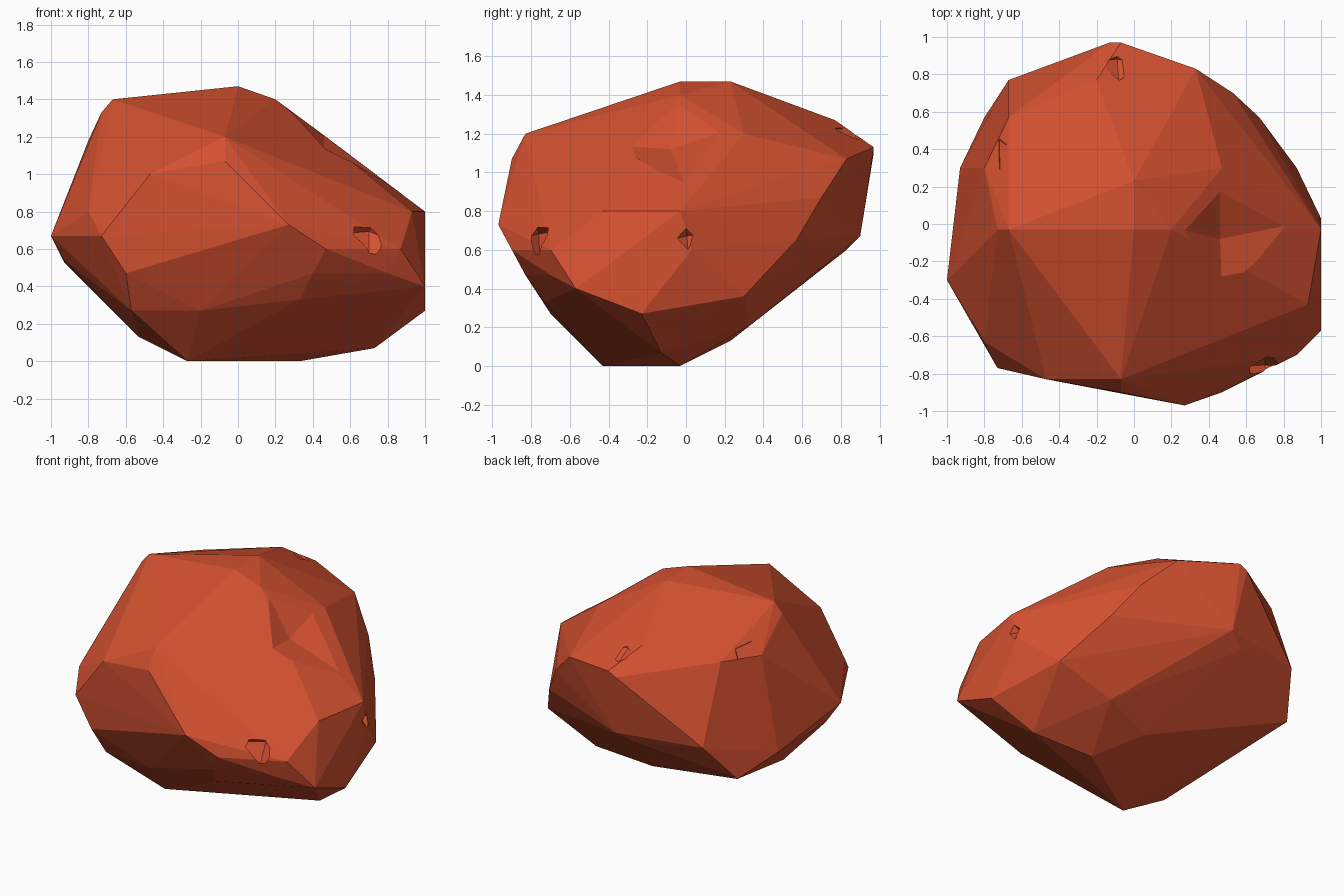
import bpy, bmesh
from mathutils import Vector

if "Cube" in bpy.data.objects:
    bpy.data.objects.remove(bpy.data.objects["Cube"])

clay = bpy.data.materials.new("red_clay")
clay.diffuse_color = (0.66, 0.082, 0.03, 1)
clay.use_nodes = True
clay.node_tree.nodes["Principled BSDF"].inputs["Base Color"].default_value = clay.diffuse_color

# Corner points of the boulder, grouped by region
corners = [
    # crown
    (0, -.03, 1.47), (0, .23, 1.47), (-.67, -.03, 1.4), (.2, -.03, 1.4),
    (-.73, -.03, 1.33), (.47, .3, 1.2), (-.2, .77, 1.27),
    (-.67, .57, 1.2), (-.8, .3, 1.18),
    # front
    (.27, -.97, .73), (-.07, -.9, 1.07), (-.07, -.83, 1.2), (-.47, -.83, 1.0),
    (-.73, -.77, .67), (-.8, -.63, .8), (-.6, -.78, .47), (-.2, -.7, .27),
    (-.57, -.66, .27), (.33, -.73, .33),
    (.4, -.83, .47), (.47, -.9, .6), (.8, -.7, .47), (.87, -.7, .6),
    # right side
    (1, -.57, .4), (1, -.23, .27), (1, -.03, .8), (1, .03, .6), (.93, -.43, .8),
    (.87, .3, .36), (.67, .57, .65), (.53, .7, .87), (.33, .83, 1.07),
    # back
    (-.07, .97, 1.13), (-.13, .97, 1.1), (-.07, .9, .67), (-.2, .83, .6),
    (-.67, .77, .67), (-.8, .57, .41),
    # left side
    (-1, -.3, .67), (-.93, .3, .53), (-.93, -.23, .54),
    # underside
    (-.27, -.43, 0), (.33, -.03, 0), (.73, -.13, .07), (-.53, -.33, .13),
    (.1, .23, .13), (.47, .33, .21), (-.8, .03, .4),
]


def hull(name, points):
    """Closed faceted solid wrapped round the points."""
    bm = bmesh.new()
    for p in points:
        bm.verts.new(p)
    res = bmesh.ops.convex_hull(bm, input=bm.verts[:])
    junk = {e for e in res["geom_interior"] + res["geom_unused"]
            if isinstance(e, bmesh.types.BMVert)}
    bmesh.ops.delete(bm, geom=list(junk), context='VERTS')
    bmesh.ops.recalc_face_normals(bm, faces=bm.faces[:])
    mesh = bpy.data.meshes.new(name)
    bm.to_mesh(mesh)
    bm.free()
    mesh.materials.append(clay)
    ob = bpy.data.objects.new(name, mesh)
    bpy.context.collection.objects.link(ob)
    return ob


boulder = hull("boulder", corners)


def carve(name, points):
    """Break a hidden wedge out of the boulder."""
    wedge = hull(name, points)
    wedge.hide_render = True
    wedge.hide_set(True)
    cut = boulder.modifiers.new(name, 'BOOLEAN')
    cut.operation, cut.solver, cut.object = 'DIFFERENCE', 'EXACT', wedge


# Shallow hollow beside the crown
carve("hollow_cutter", [(.21, -.02, 1.42), (.46, .27, 1.24), (.9, .01, .9),
                        (.47, -.36, 1.14), (.46, -.08, 1.12), (.7, .05, 1.5)])

# Small wedge chips broken out of the edges: centre, half size
chips = [
    ((.7, -.77, .66), (.15, .08, .11)),
    ((1, 0, .66), (.05, .05, .06)),
    ((-.72, .42, 1.25), (.04, .14, .06)),
    ((-.09, .86, 1.22), (.1, .11, .06)),
]
tips = [(1, 0, -.2), (-1, .1, .2), (0, 1, .3), (.1, -1, 0), (.2, 0, 1), (0, .2, -1)]
for i, (centre, size) in enumerate(chips):
    carve(f"chip_cutter_{i}", [Vector(centre) + Vector(t) * Vector(size) for t in tips])
